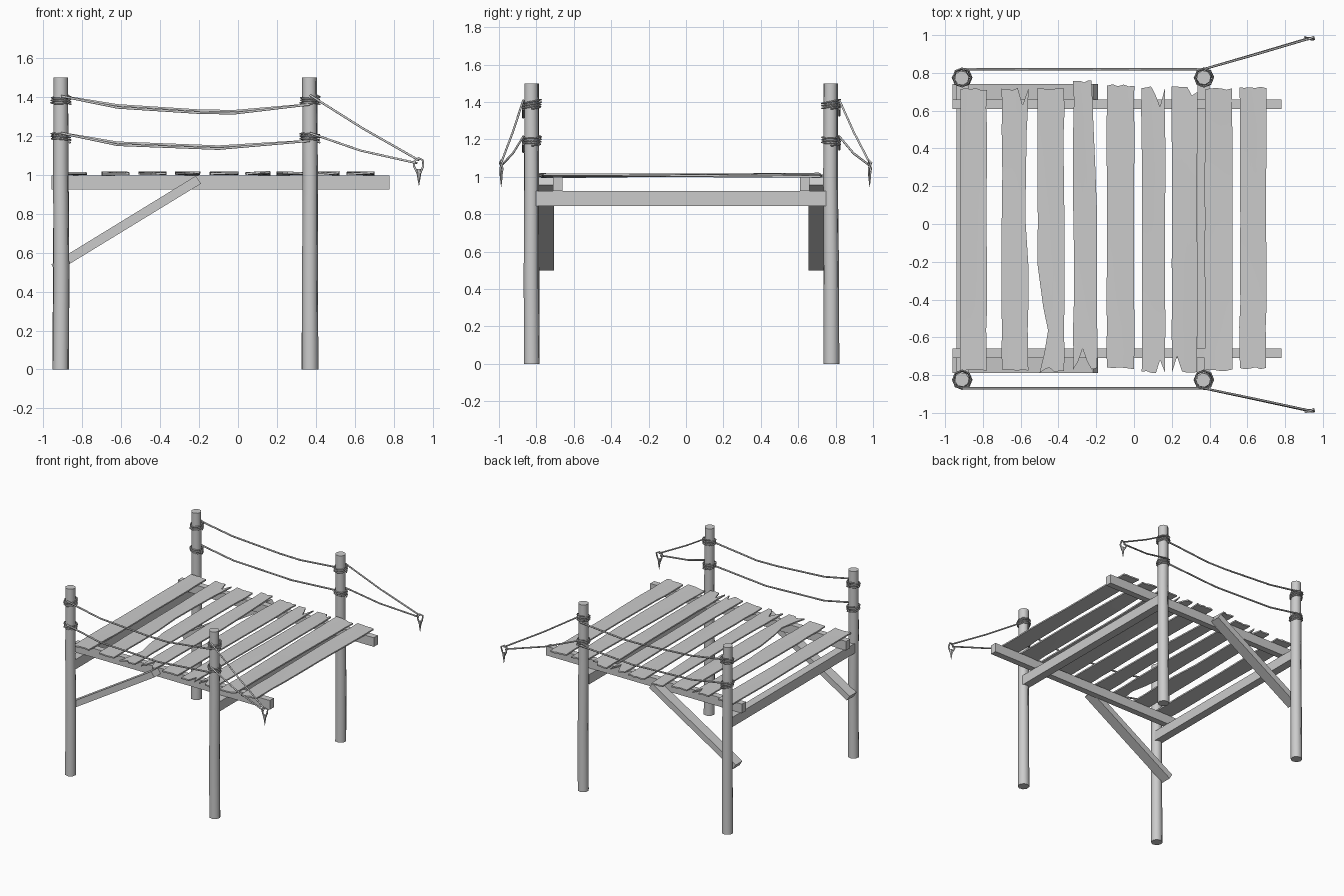
import bpy, bmesh, math, random
from mathutils import Vector

if "Cube" in bpy.data.objects:
    bpy.data.objects.remove(bpy.data.objects["Cube"])

random.seed(4)


def finish(name, bm, smooth=None):
    bmesh.ops.recalc_face_normals(bm, faces=bm.faces[:])
    me = bpy.data.meshes.new(name)
    bm.to_mesh(me)
    bm.free()
    ob = bpy.data.objects.new(name, me)
    bpy.context.collection.objects.link(ob)
    if smooth:
        select(ob)
        bpy.ops.object.shade_smooth_by_angle(angle=math.radians(smooth))
    return ob


def select(ob):
    bpy.ops.object.select_all(action='DESELECT')
    ob.select_set(True)
    bpy.context.view_layer.objects.active = ob


def box(name, lo, hi):
    bm = bmesh.new()
    bmesh.ops.create_cube(bm, size=1)
    for v in bm.verts:
        v.co = Vector([(lo[i] + hi[i]) / 2 + v.co[i] * (hi[i] - lo[i]) for i in range(3)])
    return finish(name, bm)


def loft(name, rings, smooth=None):
    bm = bmesh.new()
    vs = [[bm.verts.new(p) for p in r] for r in rings]
    n = len(vs[0])
    for a, b in zip(vs, vs[1:]):
        for i in range(n):
            bm.faces.new((a[i], a[(i + 1) % n], b[(i + 1) % n], b[i]))
    bm.faces.new(vs[0])
    bm.faces.new(vs[-1])
    return finish(name, bm, smooth)


def rope(name, paths, radius, cyclic=False):
    cu = bpy.data.curves.new(name, 'CURVE')
    cu.dimensions = '3D'
    cu.bevel_depth = radius
    cu.bevel_resolution = 1
    cu.use_fill_caps = True
    for pts in paths:
        sp = cu.splines.new('POLY')
        sp.points.add(len(pts) - 1)
        for p, co in zip(sp.points, pts):
            p.co = (*co, 1)
        sp.use_cyclic_u = cyclic
    ob = bpy.data.objects.new(name, cu)
    bpy.context.collection.objects.link(ob)
    select(ob)
    bpy.ops.object.convert(target='MESH')
    return ob


def post(name, x, y):
    rings = []
    for z in (0, 0.5, 1.0, 1.5):
        r = 0.043 - 0.003 * z
        dx, dy = (random.uniform(-.003, .003) for _ in range(2))
        rings.append([(x + dx + r * math.cos(i * math.pi / 4 + .2),
                       y + dy + r * math.sin(i * math.pi / 4 + .2), z) for i in range(8)])
    loft(name, rings, 50)


def wrap(x, y, z):
    pts = []
    for i in range(28):
        a = i * math.pi / 4
        r = 0.046 + random.uniform(-.001, .005)
        pts.append((x + r * math.cos(a), y + r * math.sin(a),
                    z - .022 + .044 * i / 27 + .007 * math.sin(a + z * 9)))
    return pts


def plank(name, x0, x1, y0, y1, low={}, high={}, left={}, right={}):
    # grid of columns and rows; low/high notch the ends, left/right bite the edges
    us = (0, .2, .4, .6, .78, 1)
    ts = (0, .07, .15, .23, .38, .54, .7, .85, .93, 1)
    ph, tw = random.uniform(0, 6), random.uniform(-.005, .005)
    bm = bmesh.new()
    top, bot = [], []
    for j, t in enumerate(ts):
        a = x0 + left.get(j, random.uniform(-.003, .003))
        b = x1 + right.get(j, random.uniform(-.003, .003))
        rt, rb = [], []
        for i, u in enumerate(us):
            y = y0 + (y1 - y0) * t
            if j == 0:
                y += low.get(i, random.uniform(0, .012))
            if j == 1:
                y = max(y, y0 + low.get(i, 0) + .02)
            if j == len(ts) - 1:
                y -= high.get(i, random.uniform(0, .012))
            if j == len(ts) - 2:
                y = min(y, y1 - high.get(i, 0) - .02)
            x = a + (b - a) * u
            z = 1.008 + .004 * math.sin(ph + 4 * t + 2 * u) + tw * (u - .5) * (2 * t - 1) * 2
            rt.append(bm.verts.new((x, y, z + .005)))
            rb.append(bm.verts.new((x, y, z - .006)))
        top.append(rt)
        bot.append(rb)
    n, m = len(ts), len(us)
    for j in range(n - 1):
        for i in range(m - 1):
            for g in (top, bot):
                bm.faces.new((g[j][i], g[j][i + 1], g[j + 1][i + 1], g[j + 1][i]))
    rim = [(j, 0) for j in range(n)] + [(n - 1, i) for i in range(1, m)]
    rim += [(j, m - 1) for j in range(n - 2, -1, -1)] + [(0, i) for i in range(m - 2, 0, -1)]
    for (j, i), (k, l) in zip(rim, rim[1:] + rim[:1]):
        bm.faces.new((top[j][i], top[k][l], bot[k][l], bot[j][i]))
    finish(name, bm, 40)


# Deck planks with splintered ends
planks = [
    (-.92, -.78, -.78, .72, {}, {}),
    (-.70, -.56, -.78, .72, {}, {4: .09}, {}, {5: -.015, 6: -.012, 7: -.008}),
    (-.51, -.37, -.79, .72, {1: .02, 2: .03}, {}, {0: .01, 1: .035, 2: .055, 3: .03}),
    (-.32, -.195, -.77, .76, {1: .04, 2: .11, 3: .04}, {}, {}, {9: -.03, 8: -.025, 7: -.02, 6: -.01}),
    (-.145, 0, -.77, .74, {}, {}),
    (.04, .165, -.79, .73, {4: .07}, {3: .05, 4: .11}),
    (.20, .335, -.79, .73, {1: .09}, {4: .05, 5: .03}),
    (.375, .52, -.78, .72, {}, {}),
    (.56, .70, -.77, .73, {}, {}),
]
for i, p in enumerate(planks):
    plank(f"deck_plank_{i + 1}", *p)

# Cross beams under the deck
for label, x in (("left", -.94), ("right", .335)):
    box(f"{label}_cross_beam", (x, -.81, .845), (x + .065, .75, .923))

CY = -.025  # centre line of the frame
for label, s in (("front", -1), ("back", 1)):
    py = CY + .8 * s
    # Side beam
    ys = sorted((CY + .635 * s, CY + .685 * s))
    box(f"{label}_side_beam", (-.96, ys[0], .925), (.78, ys[1], .998))
    # Diagonal brace
    ya, yb = sorted((CY + .68 * s, CY + .765 * s))
    prof = [(-.935, .5), (-.19, .955), (-.217, .995), (-.96, .54)]
    loft(f"{label}_brace", [[(x, y, z) for x, z in prof] for y in (ya, yb)])
    # Posts and rope lashings
    for side, x in (("left", -.91), ("right", .37)):
        post(f"{label}_{side}_post", x, py)
        rope(f"{label}_{side}_lashing", [wrap(x, py, z) for z in (1.385, 1.195)], .0045)
    # Sagging ropes and guy ropes
    ry = CY + .845 * s
    k = .006 * s
    peg = (.93, .985 * s - .003)
    upper = [(-.91, ry, 1.405), (-.62, ry, 1.352 + k), (-.2, ry, 1.325 + k),
             (-.02, ry, 1.322 + k), (.37, ry, 1.362)]
    lower = [(-.91, ry, 1.215), (-.62, ry, 1.16 + k), (-.1, ry, 1.14 + k), (.37, ry, 1.175)]
    rope(f"{label}_hand_ropes", [upper, lower], .0065)
    mid = ry + (peg[1] - ry) * .47
    rope(f"{label}_guy_ropes", [
        [(.37, ry, 1.41), (.64, mid, 1.24), (peg[0], peg[1], 1.075)],
        [(.37, ry, 1.215), (.63, mid, 1.125), (peg[0] - .01, peg[1], 1.06)]], .006)
    # Anchor loop and spike
    loop = [(-.008, 1.01), (-.026, 1.045), (-.022, 1.072), (0, 1.086),
            (.02, 1.075), (.022, 1.045), (.008, 1.01)]
    rope(f"{label}_anchor_loop", [[(peg[0] + x, peg[1] + .008 * math.sin(i * 2), z)
                                   for i, (x, z) in enumerate(loop)]], .006, True)
    rings = [[(peg[0] + r * math.cos(a * math.pi / 3), peg[1] + r * .8 * math.sin(a * math.pi / 3), z)
              for a in range(6)] for r, z in ((.001, .945), (.011, 1.0), (.013, 1.03))]
    loft(f"{label}_anchor_spike", rings)
